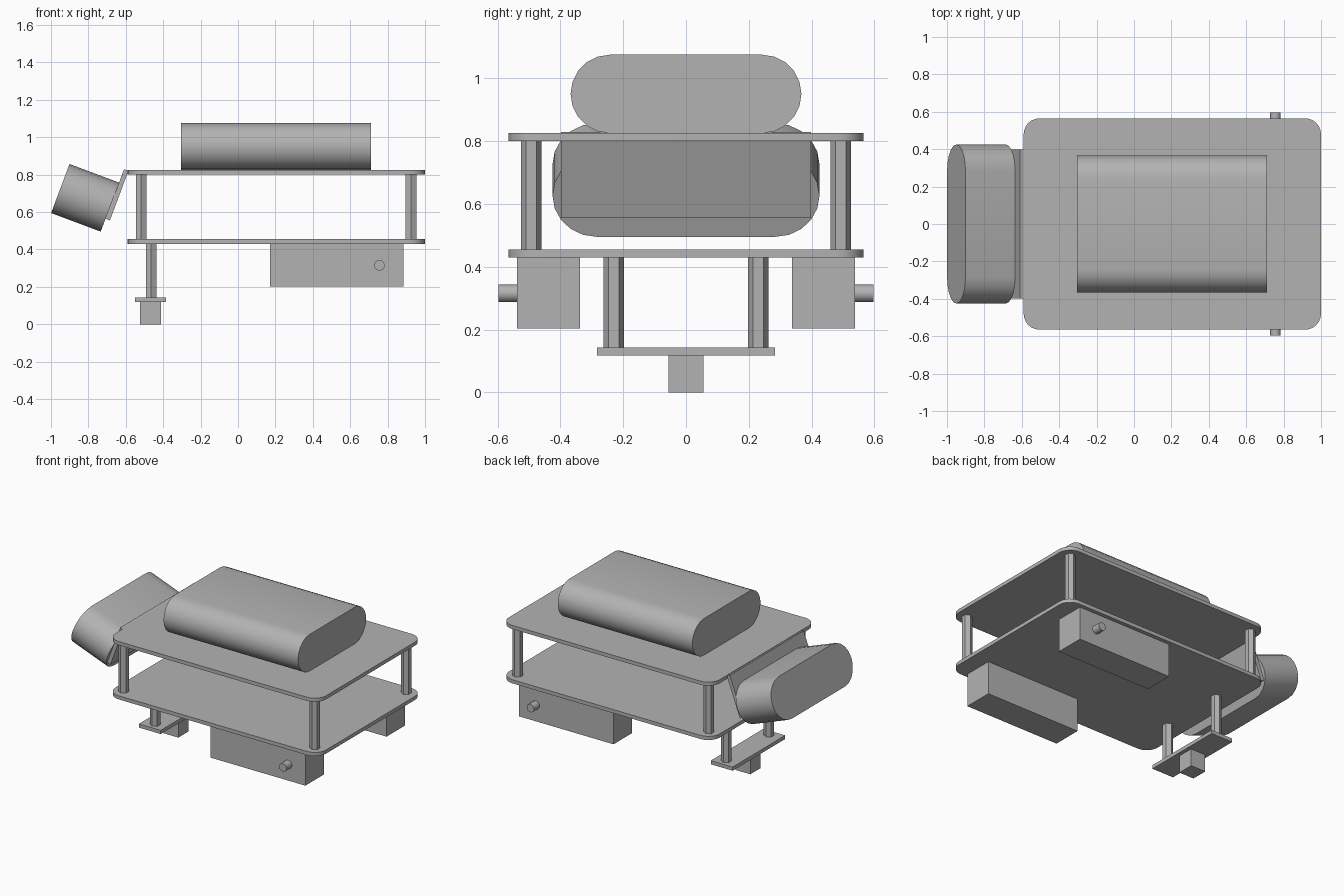
import bpy
import math
from mathutils import Matrix

cube = bpy.data.objects.get("Cube")
if cube:
    bpy.data.objects.remove(cube, do_unlink=True)

grey = bpy.data.materials.new("plain_grey")
grey.use_nodes = True
colour = (0.45, 0.45, 0.45, 1)
grey.diffuse_color = colour
grey.node_tree.nodes["Principled BSDF"].inputs["Base Color"].default_value = colour


def extrude(name, outline, depth, matrix, smooth=False):
    """Prism of a 2D outline, centred along its local z axis."""
    n = len(outline)
    verts = [(x, y, z) for z in (-depth / 2, depth / 2) for x, y in outline]
    faces = [tuple(reversed(range(n))), tuple(range(n, 2 * n))]
    faces += [(i, (i + 1) % n, n + (i + 1) % n, n + i) for i in range(n)]
    mesh = bpy.data.meshes.new(name)
    mesh.from_pydata(verts, [], faces)
    mesh.materials.append(grey)
    obj = bpy.data.objects.new(name, mesh)
    bpy.context.collection.objects.link(obj)
    obj.matrix_world = matrix
    if smooth:
        bpy.ops.object.select_all(action='DESELECT')
        obj.select_set(True)
        bpy.context.view_layer.objects.active = obj
        bpy.ops.object.shade_smooth_by_angle(angle=math.radians(35))
    return obj


def rounded(w, h, r, steps):
    """Rounded rectangle, counter-clockwise."""
    points = []
    for q, (sx, sy) in enumerate([(1, 1), (-1, 1), (-1, -1), (1, -1)]):
        for k in range(steps + 1):
            a = (q + k / steps) * math.pi / 2
            points.append((sx * (w / 2 - r) + r * math.cos(a),
                           sy * (h / 2 - r) + r * math.sin(a)))
    return points


def stadium(w, h, steps=5):
    """Flat bar with half-round ends."""
    r = h / 2
    points = []
    for side in (0, 1):
        for k in range(2 * steps + 1):
            a = -math.pi / 2 + side * math.pi + k * math.pi / (2 * steps)
            points.append(((1 - 2 * side) * (w / 2 - r) + r * math.cos(a),
                           r * math.sin(a)))
    return points


def ngon(r, n, turn=0.0):
    return [(r * math.cos(turn + 2 * math.pi * i / n),
             r * math.sin(turn + 2 * math.pi * i / n)) for i in range(n)]


def box(name, x, y, z, matrix=None):
    """Box from (low, high) ranges on each axis."""
    w, d = x[1] - x[0], y[1] - y[0]
    outline = [(-w / 2, -d / 2), (w / 2, -d / 2), (w / 2, d / 2), (-w / 2, d / 2)]
    place = Matrix.Translation((sum(x) / 2, sum(y) / 2, sum(z) / 2))
    return extrude(name, outline, z[1] - z[0], matrix or place)


def post(name, x, y, low, high):
    extrude(name, ngon(0.0325, 6, math.pi / 2), high - low,
            Matrix.Translation((x, y, (low + high) / 2)))


# Local x -> world y, local y -> world z, local z -> world x
along_x = Matrix(((0, 0, 1, 0), (1, 0, 0, 0), (0, 1, 0, 0), (0, 0, 0, 1)))

# Two decks
for name, z in (("lower_deck", 0.4425), ("upper_deck", 0.8125)):
    extrude(name, rounded(1.59, 1.13, 0.085, 6), 0.025,
            Matrix.Translation((0.205, 0, z)), True)

# Battery pack on the upper deck
extrude("battery_pack", stadium(0.735, 0.25), 1.015,
        Matrix.Translation((0.2025, 0, 0.95)) @ along_x, True)

# Tilted bracket and the sensor mounted on it
tilt = Matrix.Rotation(math.radians(20.5), 4, 'Y')
box("sensor_bracket", (-0.0125, 0.0125), (-0.398, 0.398), (-0.1415, 0.1415),
    Matrix.Translation((-0.647, 0, 0.692)) @ tilt)
extrude("sensor_housing", stadium(0.85, 0.28), 0.283,
        Matrix.Translation((-0.8175, 0, 0.676)) @ tilt @ along_x, True)

# Mirrored parts: posts, motors and shafts
for label, s in (("right", -1), ("left", 1)):
    for end, x in (("sensor_end", -0.518), ("motor_end", 0.925)):
        post(f"{label}_{end}_deck_post", x, s * 0.493, 0.455, 0.80)
    post(f"{label}_caster_post", -0.465, s * 0.23, 0.143, 0.43)
    box(f"{label}_motor", (0.17, 0.885), sorted((s * 0.337, s * 0.538)), (0.203, 0.43))
    extrude(f"{label}_motor_shaft", ngon(0.028, 16), 0.06,
            Matrix.Translation((0.756, s * 0.567, 0.315))
            @ Matrix.Rotation(math.pi / 2, 4, 'X'), True)

# Caster plate and foot
box("caster_plate", (-0.55, -0.385), (-0.283, 0.283), (0.118, 0.143))
box("caster_foot", (-0.524, -0.411), (-0.056, 0.056), (0, 0.118))
